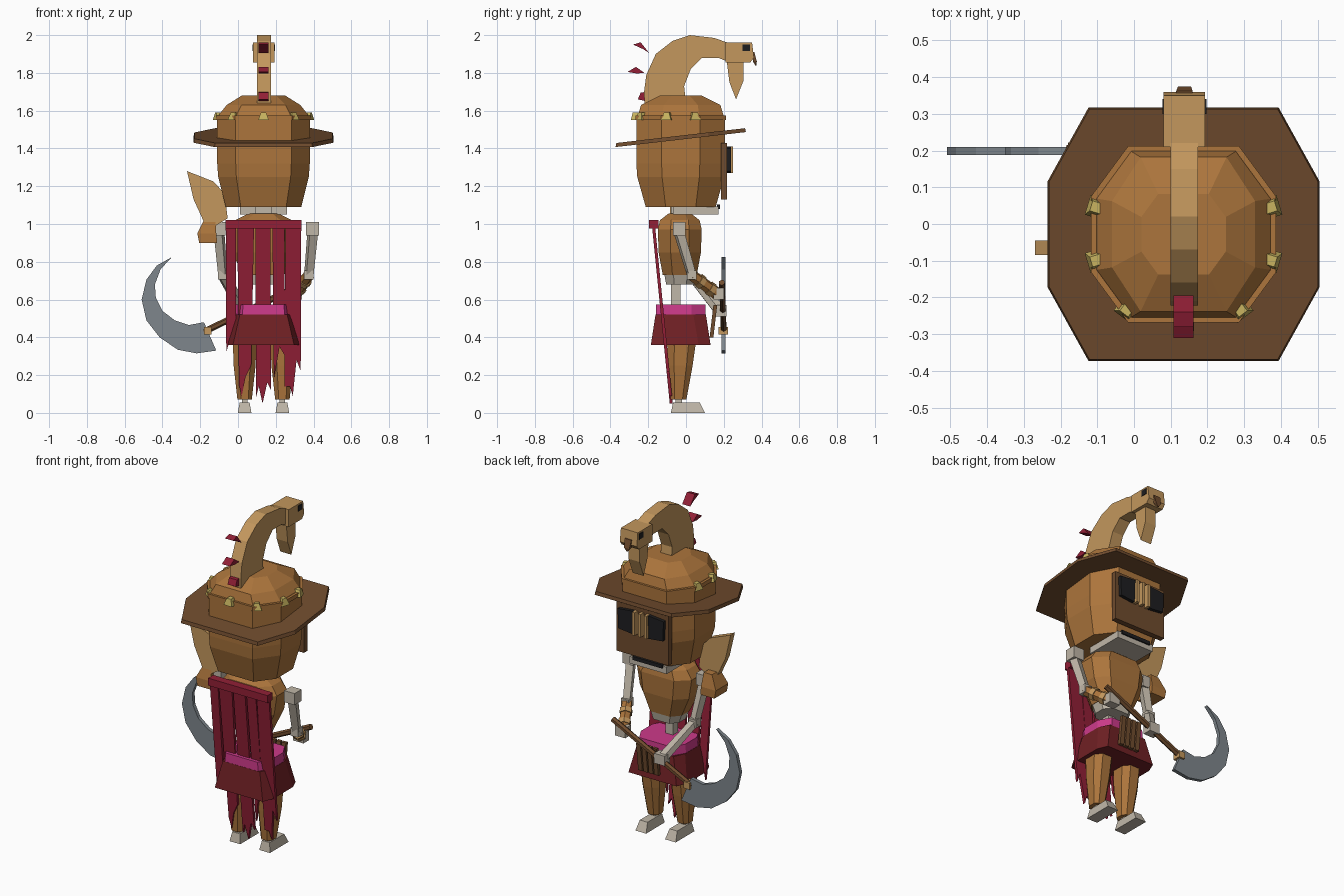
import bpy, bmesh, math
from mathutils import Vector

def lin(c):
    c /= 255
    return c / 12.92 if c < 0.04045 else ((c + 0.055) / 1.055) ** 2.4

COLS = dict(straw=(172, 117, 60), dark_brown=(112, 76, 46), tan=(195, 151, 93), bone=(192, 183, 168),
            crimson=(146, 31, 54), dark_red=(112, 32, 36), pink=(205, 58, 138), steel=(126, 134, 140),
            gold=(200, 180, 96), black=(30, 30, 32))
MATS = {}
for k, c in COLS.items():
    MATS[k] = bpy.data.materials.new(k)
    MATS[k].diffuse_color = (*[lin(v) for v in c], 1)

def loft(name, rings, mat):
    """Skin a list of equal-length point rings and cap both ends."""
    bm = bmesh.new()
    vs = [[bm.verts.new(p) for p in r] for r in rings]
    n = len(vs[0])
    for a, b in zip(vs, vs[1:]):
        for i in range(n):
            bm.faces.new((a[i], a[(i + 1) % n], b[(i + 1) % n], b[i]))
    bm.faces.new(vs[0][::-1])
    bm.faces.new(vs[-1])
    bmesh.ops.recalc_face_normals(bm, faces=bm.faces)
    me = bpy.data.meshes.new(name)
    bm.to_mesh(me)
    bm.free()
    me.materials.append(MATS[mat])
    ob = bpy.data.objects.new(name, me)
    bpy.context.collection.objects.link(ob)
    return ob

def rect(x0, x1, y0, y1, z):
    return [(x0, y0, z), (x1, y0, z), (x1, y1, z), (x0, y1, z)]

def box(name, x0, x1, y0, y1, z0, z1, mat):
    return loft(name, [rect(x0, x1, y0, y1, z0), rect(x0, x1, y0, y1, z1)], mat)

def octo(z, ax, ay, bx=0.6, by=0.43, cx=0.135, cy=-0.028, slope=0):
    """Chamfered rectangle ring; bx, by are the flat-side fractions."""
    s = [(bx, -1), (1, -by), (1, by), (bx, 1), (-bx, 1), (-1, by), (-1, -by), (-bx, -1)]
    return [(cx + ax * u, cy + ay * v, z + slope * ay * v) for u, v in s]

def prism_yz(name, pts, x0, x1, mat):
    return loft(name, [[(x, y, z) for y, z in pts] for x in (x0, x1)], mat)

def prism_xz(name, pts, y0, y1, mat, lean=lambda z: 0):
    return loft(name, [[(x, y + lean(z), z) for x, z in pts] for y in (y0, y1)], mat)

def limb(name, a, b, r0, r1, mat, n=4):
    a, b = Vector(a), Vector(b)
    q = (b - a).to_track_quat('Z', 'Y')
    ring = lambda p, r: [p + q @ Vector((r * math.cos(t), r * math.sin(t), 0))
                         for t in [math.tau * (i + 0.5) / n for i in range(n)]]
    return loft(name, [ring(a, r0), ring(b, r1)], mat)

# Head and hat
loft("head", [octo(1.09, .2, .185), octo(1.25, .24, .23), octo(1.32, .245, .235),
              octo(1.46, .245, .235)], "straw")
loft("hat_dome", [octo(1.44, .245, .235), octo(1.55, .245, .235), octo(1.58, .235, .225),
                  octo(1.63, .195, .21), octo(1.68, .115, .11)], "straw")
loft("hat_band", [octo(1.55, .252, .24), octo(1.575, .252, .24)], "straw")
loft("hat_brim", [octo(1.447, .37, .345, .7, .42, slope=.115),
                  octo(1.468, .366, .341, .7, .42, slope=.115)], "dark_brown")

# Gold teeth round the hat band
for x, y in [(.375, .046), (.375, -.1), (.29, -.235), (.135, -.27), (-.02, -.235), (-.105, -.1), (-.105, .046)]:
    d = Vector((x - .135, y + .028, 0)).normalized()
    s = Vector((-d.y, d.x, 0))
    rings = []
    for z, w, t in ((1.55, .028, .022), (1.59, .014, .012)):
        c = Vector((x, y, z))
        rings.append([c + s * w + d * t, c - s * w + d * t, c - s * w - d * .02, c + s * w - d * .02])
    loft("hat_tooth", rings, "gold")

# Curled crook with a bird-like head
prism_yz("crook", [(-.22, 1.64), (-.222, 1.70), (-.21, 1.79), (-.16, 1.9), (-.07, 1.97), (.02, 2.0),
                   (.15, 1.985), (.22, 1.96), (.22, 1.86), (.17, 1.88), (.085, 1.88), (.025, 1.82),
                   (-.01, 1.73), (0, 1.64)], .1, .174, "tan")
prism_yz("crook_head", [(.21, 1.855), (.21, 1.96), (.35, 1.96), (.36, 1.88), (.34, 1.855)], .08, .194, "tan")
prism_yz("crook_drop", [(.215, 1.87), (.23, 1.75), (.265, 1.66), (.305, 1.76), (.305, 1.87)], .1, .174, "tan")
loft("beak", [rect(.115, .16, .35, .362, 1.91), rect(.12, .155, .355, .375, 1.86),
              rect(.133, .141, .366, .372, 1.84)], "dark_brown")
for x in (.077, .191):
    box("crook_eye", x, x + .006, .3, .34, 1.915, 1.95, "black")
for f in ([(-.28, 1.95), (-.24, 1.962), (-.195, 1.905), (-.225, 1.925)],
          [(-.31, 1.805), (-.265, 1.832), (-.22, 1.8), (-.26, 1.797)],
          [(-.255, 1.66), (-.24, 1.695), (-.21, 1.7), (-.21, 1.65)]):
    prism_yz("feather", f, .108, .162, "crimson")

# Face plate, grille and jaw
box("face_plate", -.035, .315, .185, .218, 1.13, 1.43, "dark_brown")
for s in (-1, 1):
    prism_xz("face_window", [(.14 + s * u, z) for u, z in ((.055, 1.27), (.15, 1.28), (.155, 1.4), (.05, 1.41))],
             .215, .238, "black")
for x in (.1, .14, .18):
    box("grille_bar", x - .009, x + .009, .215, .25, 1.27, 1.41, "tan")
box("jaw", .01, .26, -.07, .172, 1.05, 1.092, "bone")
box("mouth_slit", .035, .235, .165, .18, 1.08, 1.102, "black")

# Torso, waist and spine
loft("torso", [octo(.73, .11, .09, cy=-.033), octo(.85, .165, .112, cy=-.033), octo(.97, .185, .116, cy=-.033),
               octo(1.02, .15, .105, cy=-.033), octo(1.055, .08, .06, cy=-.033)], "straw")
box("neck", .09, .18, -.08, .01, 1.04, 1.1, "bone")
loft("waist", [octo(.68, .09, .075, cy=-.03), octo(.735, .11, .085, cy=-.03)], "bone")
box("spine", .11, .16, -.08, -.03, .5, .69, "bone")

# Belt, skirt and front slats
loft("belt", [octo(.52, .155, .132, .72), octo(.575, .15, .13, .72)], "pink")
loft("skirt", [octo(.36, .188, .158, .86, .6), octo(.522, .156, .133, .8, .5)], "dark_red")
for i in range(4):
    x = .085 + i * .036
    prism_yz("front_slat", [(.125, .4), (.145, .4), (.165, .57), (.145, .57)], x, x + .028, "dark_brown")

# Ragged cape of leaning strips
lean = lambda z: -.175 + (1.02 - z) * .1
STRIPS = [[(-.065, 1.0), (-.01, 1.0), (-.012, .42), (-.04, .4), (-.062, .32)],
          [(-.004, 1.0), (.085, 1.0), (.07, .25), (.04, .19), (.02, .09), (.005, .15)],
          [(.092, 1.0), (.172, 1.0), (.175, .12), (.155, .16), (.13, .05), (.11, .14), (.095, .08)],
          [(.182, 1.0), (.245, 1.0), (.25, .3), (.22, .35), (.19, .18)],
          [(.252, 1.0), (.335, 1.0), (.332, .22), (.31, .28), (.29, .09), (.275, .14), (.245, .14)]]
for p in STRIPS:
    prism_xz("cape_strip", p, -.008, .008, "crimson", lean)
box("cape_collar", -.065, .335, -.195, -.145, .975, 1.02, "crimson")

# Legs and feet
for x in (.035, .235):
    loft("leg", [octo(.07, .038, .042, .5, .5, x, -.04), octo(.25, .058, .065, .5, .5, x, -.03),
                 octo(.37, .062, .076, .5, .5, x, -.024)], "straw")
    box("thigh_bone", x - .025, x + .025, -.05, 0, .36, .53, "bone")
    loft("foot", [rect(x - .036, x + .036, -.08, .1, 0), rect(x - .026, x + .026, -.068, .072, .056)], "bone")
    box("ankle", x - .015, x + .015, -.055, -.02, .05, .08, "bone")

# Arms
ARMS = [(.395, (.375, .03, .73), (.305, .165, .63), "straw"), (-.1, (-.08, .03, .73), (.03, .18, .54), "bone")]
for x, elbow, hand, col in ARMS:
    box("shoulder", x - .035, x + .035, -.07, -.002, .94, 1.01, "bone")
    limb("upper_arm", (x, -.035, .95), elbow, .032, .028, "bone")
    e, h = Vector(elbow), Vector(hand)
    box("elbow", e.x - .025, e.x + .025, e.y - .025, e.y + .025, e.z - .025, e.z + .025, "bone")
    limb("forearm", e, h, .03, .034, col, 6)
    box("hand", h.x - .035, h.x + .035, h.y - .02, h.y + .035, h.z - .03, h.z + .03, "bone")
for t in (.35, .75):
    e, h = Vector(ARMS[0][1]), Vector(ARMS[0][2])
    limb("arm_wrap", e.lerp(h, t - .08), e.lerp(h, t + .08), .038, .038, "tan", 6)

# Shoulder guard with a leaf-shaped blade
loft("shoulder_guard", [rect(-.205, -.11, -.1, .02, .9), rect(-.215, -.115, -.1, .02, .95),
                        rect(-.175, -.12, -.08, 0, 1.03)], "straw")
prism_xz("guard_leaf", [(-.27, 1.28), (-.13, 1.225), (-.07, 1.16), (-.055, 1.03), (-.12, .99), (-.18, 1.01),
                        (-.235, 1.13)], -.085, -.045, "tan")

# Sickle
limb("sickle_handle", (.36, .19, .69), (-.18, .2, .43), .017, .017, "dark_brown", 6)
box("sickle_ferrule", -.18, -.14, .172, .222, .415, .455, "tan")
prism_xz("sickle_blade", [(-.35, .825), (-.43, .78), (-.485, .705), (-.51, .6), (-.485, .49), (-.415, .4),
                          (-.32, .335), (-.22, .315), (-.115, .33), (-.15, .41), (-.18, .48), (-.26, .465),
                          (-.335, .49), (-.4, .54), (-.435, .61), (-.44, .68), (-.41, .76)], .188, .21, "steel")
